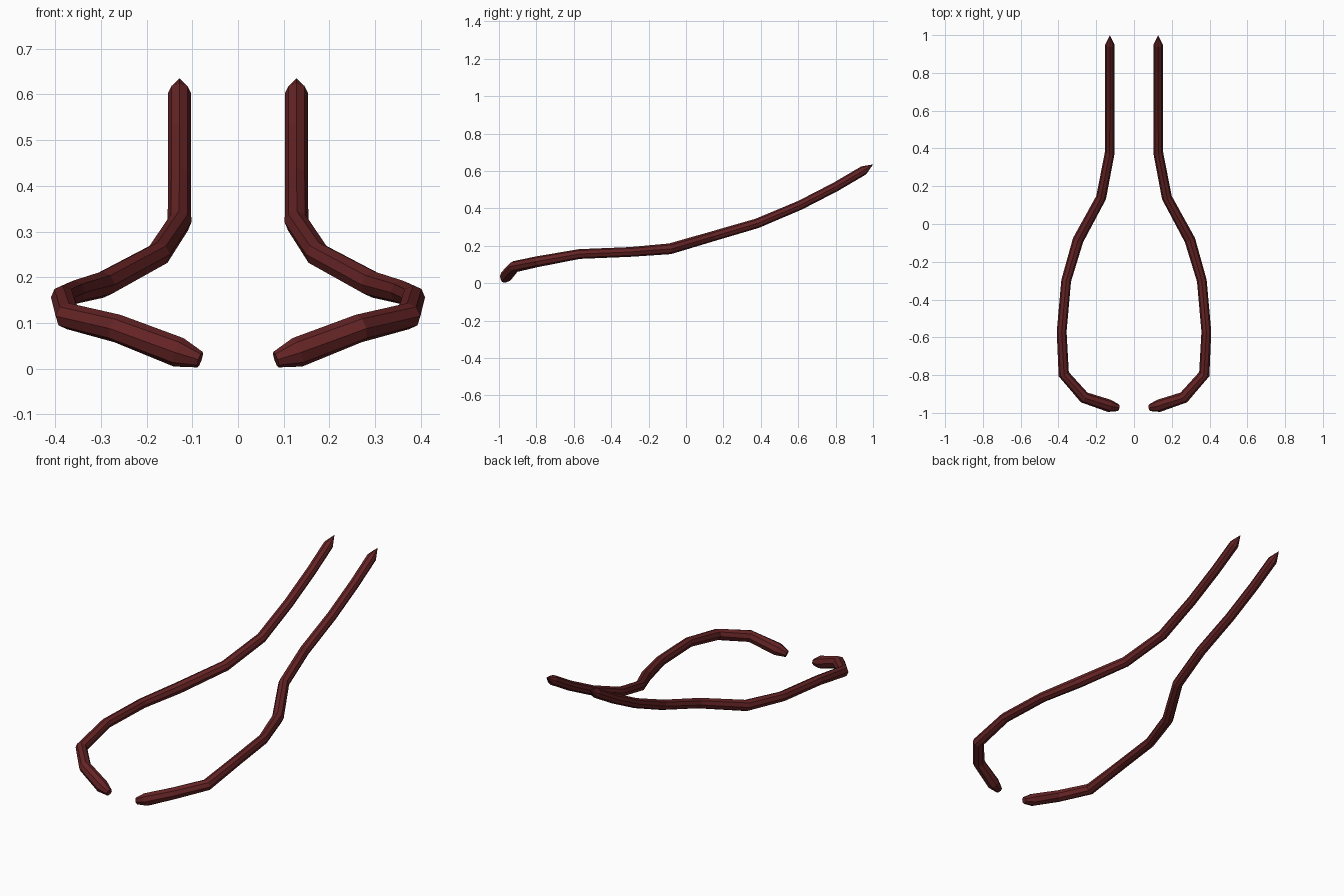
import bpy, bmesh, math
from mathutils import Vector

cube = bpy.data.objects.get("Cube")
if cube:
    bpy.data.objects.remove(cube, do_unlink=True)

red = bpy.data.materials.new("dark red")
red.use_nodes = True
color = (0.13, 0.017, 0.018, 1)
red.diffuse_color = color
red.node_tree.nodes["Principled BSDF"].inputs["Base Color"].default_value = color

SIDES = 8

# Centre line of the left arm from the blunt front end to the pointed back: x, y, z, radius
path = [
    (0.083, -0.973, 0.020, 0.018), (0.130, -0.963, 0.036, 0.033),
    (0.264, -0.918, 0.088, 0.031), (0.372, -0.795, 0.115, 0.029),
    (0.383, -0.570, 0.156, 0.026), (0.359, -0.300, 0.167, 0.026),
    (0.296, -0.085, 0.184, 0.029), (0.174, 0.140, 0.250, 0.027),
    (0.128, 0.380, 0.320, 0.026), (0.128, 0.610, 0.417, 0.025),
    (0.128, 0.800, 0.515, 0.025), (0.128, 0.950, 0.603, 0.025),
    (0.128, 1.000, 0.635, 0.0),
]


def sweep(name, path):
    """Loft flat-sided rings along the path; a zero radius closes to a point."""
    bm = bmesh.new()
    points = [Vector(p[:3]) for p in path]
    rings = []
    for i, p in enumerate(points):
        before = points[max(i - 1, 0)]
        after = points[min(i + 1, len(points) - 1)]
        tangent = ((p - before).normalized() + (after - p).normalized()).normalized()
        side = tangent.cross(Vector((0, 0, 1))).normalized()
        up = side.cross(tangent)
        ring = []
        for k in range(SIDES):
            a = math.tau * k / SIDES
            ring.append(bm.verts.new(p + path[i][3] * (side * math.cos(a) + up * math.sin(a))))
        rings.append(ring)
    for a, b in zip(rings, rings[1:]):
        for k in range(SIDES):
            n = (k + 1) % SIDES
            bm.faces.new((a[k], a[n], b[n], b[k]))
    bm.faces.new(rings[0])
    bmesh.ops.remove_doubles(bm, verts=bm.verts, dist=0.0001)
    bmesh.ops.recalc_face_normals(bm, faces=bm.faces)
    mesh = bpy.data.meshes.new(name)
    bm.to_mesh(mesh)
    bm.free()
    mesh.materials.append(red)
    obj = bpy.data.objects.new(name, mesh)
    bpy.context.collection.objects.link(obj)
    return obj


# Both arms: the left one is swept, the right one mirrored
arms = sweep("curved_arms", path)
arms.modifiers.new("mirror", 'MIRROR').use_axis = (True, False, False)
